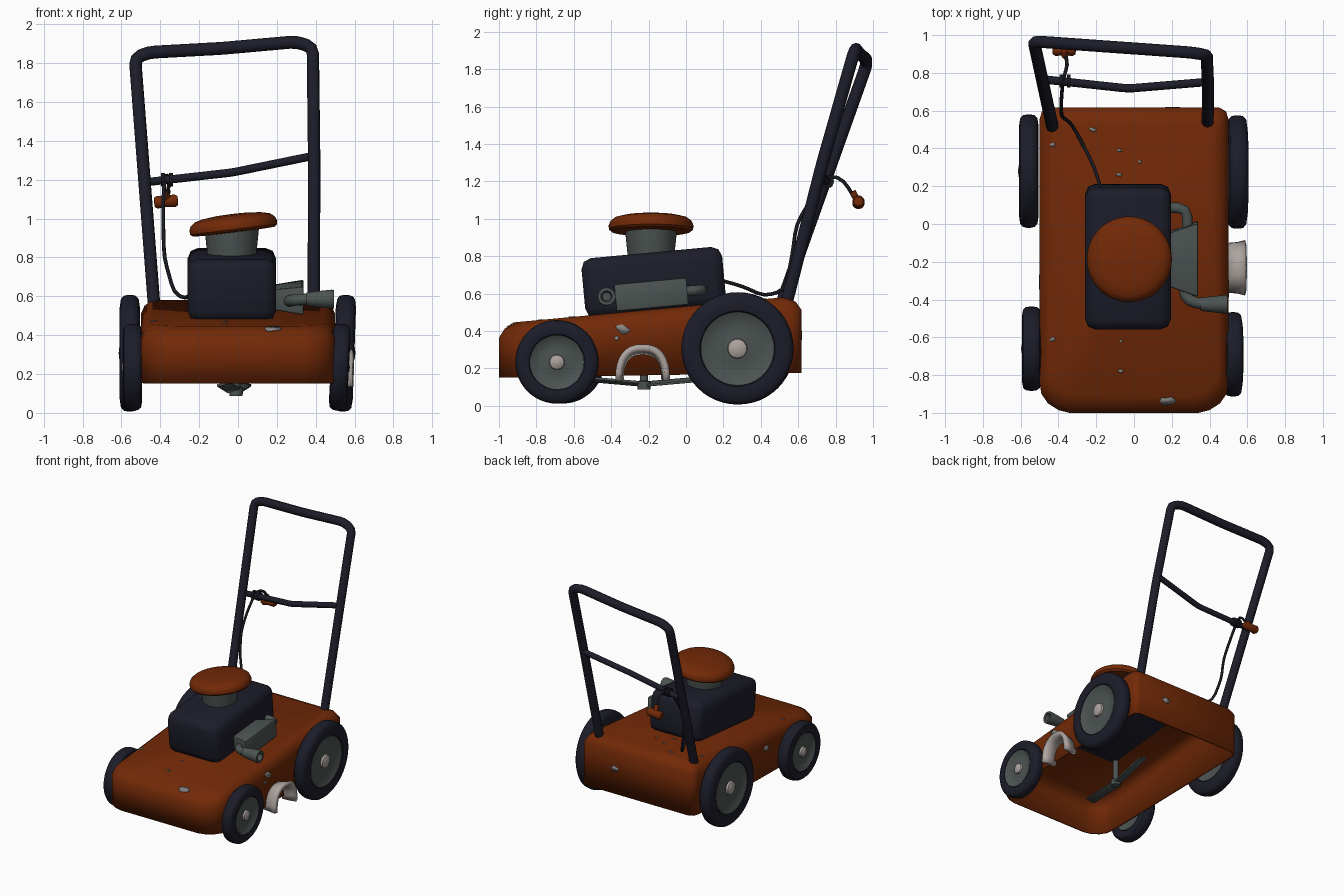
import bpy, bmesh, math, random
from mathutils import Matrix, Vector

if "Cube" in bpy.data.objects:
    bpy.data.objects.remove(bpy.data.objects["Cube"])

random.seed(4)
SLOPE = 0.093
TILT = math.atan(SLOPE)


def material(name, rgb):
    m = bpy.data.materials.new(name)
    m.diffuse_color = (*rgb, 1)
    m.use_nodes = True
    m.node_tree.nodes["Principled BSDF"].inputs["Base Color"].default_value = m.diffuse_color
    return m


ORANGE = material("orange_paint", (0.168, 0.022, 0.002))
NAVY = material("dark_navy", (0.012, 0.012, 0.023))
GREY = material("engine_grey", (0.072, 0.088, 0.084))
PALE = material("pale_metal", (0.42, 0.37, 0.35))
WORN = material("worn_metal", (0.24, 0.23, 0.22))
BLACK = material("cable_black", (0.009, 0.009, 0.014))


def add_mesh(name, bm, mat, matrix=Matrix(), angle=38, recalc=True):
    if recalc:
        bmesh.ops.recalc_face_normals(bm, faces=bm.faces)
    me = bpy.data.meshes.new(name)
    bm.to_mesh(me)
    bm.free()
    me.materials.append(mat)
    me.polygons.foreach_set("use_smooth", [True] * len(me.polygons))
    me.set_sharp_from_angle(angle=math.radians(angle))
    ob = bpy.data.objects.new(name, me)
    ob.matrix_world = matrix
    bpy.context.collection.objects.link(ob)
    return ob


def solidify(ob, thickness, offset=-1):
    mod = ob.modifiers.new("thickness", 'SOLIDIFY')
    mod.thickness, mod.offset = thickness, offset


def lathe(name, profile, mat, matrix, seg=40):
    bm = bmesh.new()
    rings = [[bm.verts.new((r * math.cos(a), r * math.sin(a), z))
              for a in (2 * math.pi * i / seg for i in range(seg))] for r, z in profile]
    for a, b in zip(rings, rings[1:]):
        for i in range(seg):
            j = (i + 1) % seg
            bm.faces.new((a[i], a[j], b[j], b[i]))
    bmesh.ops.remove_doubles(bm, verts=bm.verts, dist=1e-5)
    return add_mesh(name, bm, mat, matrix)


def tube(name, points, radius, mat, fillet=0.05, res=3):
    pts = [Vector(p) for p in points]
    path = [pts[0]]
    for a, b, c in zip(pts, pts[1:], pts[2:]):
        p = b + (a - b).normalized() * min(fillet, (a - b).length * 0.45)
        q = b + (c - b).normalized() * min(fillet, (c - b).length * 0.45)
        path += [p, (p + q) / 4 + b / 2, q]
    path.append(pts[-1])
    cu = bpy.data.curves.new(name, 'CURVE')
    cu.dimensions = '3D'
    cu.bevel_depth, cu.bevel_resolution, cu.use_fill_caps = radius, res, True
    sp = cu.splines.new('POLY')
    sp.points.add(len(path) - 1)
    for s, p in zip(sp.points, path):
        s.co = (*p, 1)
    tmp = bpy.data.objects.new(name + "_path", cu)
    bpy.context.collection.objects.link(tmp)
    bpy.context.view_layer.update()
    me = tmp.evaluated_get(bpy.context.evaluated_depsgraph_get()).to_mesh()
    bm = bmesh.new()
    bm.from_mesh(me)
    bpy.data.objects.remove(tmp)
    return add_mesh(name, bm, mat, angle=50)


def box(name, size, mat, matrix, bevel, outer_scale=1, angle=38):
    bm = bmesh.new()
    bmesh.ops.create_cube(bm, size=1)
    for v in bm.verts:
        k = outer_scale if v.co.x > 0 else 1
        v.co = Vector((v.co.x * size[0], v.co.y * size[1] * k, v.co.z * size[2] * k))
    bmesh.ops.bevel(bm, geom=bm.edges[:], offset=bevel, segments=2, profile=0.5, affect='EDGES')
    return add_mesh(name, bm, mat, matrix, angle)


def top_z(y):
    return 0.447 + SLOPE * (y + 0.91)


T, R = Matrix.Translation, Matrix.Rotation
rad = math.radians

# Deck: open-bottomed shell with a sloping top and rounded shoulder
half = [(0.34, -1.0), (0.40, -0.985), (0.455, -0.95), (0.49, -0.90), (0.5, -0.84),
        (0.5, 0.555), (0.487, 0.597), (0.45, 0.617)]
outline = half + [(-x, y) for x, y in reversed(half)]
bm = bmesh.new()
rings = []
for inset, drop in ((0, None), (0, 0.075), (0.03, 0.03), (0.09, 0)):
    ring = []
    for x, y in outline:
        px = x * (0.5 - inset * 0.6) / 0.5
        py = -0.195 + (y + 0.195) * (0.805 - inset) / 0.805
        z = 0.151 + 0.0155 * (y + 1) if drop is None else top_z(py) - drop
        ring.append(bm.verts.new((px, py, z)))
    rings.append(ring)
n = len(outline)
for a, b in zip(rings, rings[1:]):
    for i in range(n):
        bm.faces.new((a[i], a[(i + 1) % n], b[(i + 1) % n], b[i]))
bm.faces.new(rings[-1])
solidify(add_mesh("deck", bm, ORANGE, angle=60, recalc=False), 0.015)

# Worn paint chips: thin ragged plates lying on the deck
up = (0, -SLOPE, 1)
chips = [((0.17, -0.94, 0.431), (0, -0.51, 0.86), 0.05), ((0.5, -0.34, 0.41), (1, 0, 0), 0.042),
         ((0.5, -0.37, 0.36), (1, 0, 0), 0.018), ((0.2, 0.617, 0.38), (0, 1, 0), 0.04),
         ((-0.5, -0.3, 0.38), (-1, 0, 0), 0.04)]
chips += [((x, y, top_z(y)), up, s) for x, y, s in (
    (-0.43, 0.42, 0.02), (-0.22, 0.5, 0.02), (-0.43, -0.61, 0.02), (-0.07, -0.62, 0.014),
    (-0.07, -0.78, 0.018), (-0.08, 0.39, 0.016), (-0.08, 0.26, 0.016), (0.03, 0.33, 0.012))]
bm = bmesh.new()
for c, nrm, s in chips:
    nrm = Vector(nrm).normalized()
    u = nrm.cross(Vector((0, 1, 0) if abs(nrm.x) < 0.5 and abs(nrm.y) < 0.6 else (0, 0, 1))).normalized()
    v = nrm.cross(u)
    ring = []
    for i in range(12):
        a, r = math.pi * i / 6, s * random.uniform(0.55, 1.15)
        ring.append(bm.verts.new(Vector(c) + nrm * 0.003 + u * r * math.cos(a) + v * r * 0.65 * math.sin(a)))
    bm.faces.new(ring)
solidify(add_mesh("paint_chips", bm, WORN, recalc=False), 0.004)

# Wheels: tyre, dished rim and hub cap
for name, x, y, z, r, rim, w, camber in (
        ("rear_right", 0.547, 0.275, 0.307, 0.3, 0.192, 0.052, 2),
        ("rear_left", -0.557, 0.28, 0.307, 0.3, 0.192, 0.052, 0),
        ("front_right", 0.524, -0.69, 0.235, 0.223, 0.14, 0.047, 3),
        ("front_left", -0.543, -0.66, 0.235, 0.223, 0.14, 0.05, 0)):
    m = T((x, y, z)) @ R(rad(camber), 4, 'Y') @ R(math.copysign(math.pi / 2, x), 4, 'Y')
    side = [(rim, w * 0.6), (rim + 0.01, w * 0.9), (rim + (r - rim) * 0.4, w),
            (r * 0.93, w * 0.88), (r * 0.985, w * 0.6), (r, w * 0.2)]
    loop = side + [(a, -b) for a, b in reversed(side)]
    lathe(name + "_tyre", loop + [loop[0]], NAVY, m, 48)
    face = [(0, w * 0.6), (rim * 0.35, w * 0.55), (rim * 0.55, w * 0.4),
            (rim * 0.85, w * 0.55), (rim + 0.004, w * 0.85)]
    lathe(name + "_rim", face + [(a, -b) for a, b in reversed(face)], GREY, m, 48)
    h = 0.055 if r > 0.25 else 0.042
    lathe(name + "_hub_cap", [(0, w * 1.1), (h * 0.5, w * 1.05), (h * 0.9, w * 0.85),
                              (h, w * 0.4), (0, w * 0.3)], PALE, m, 24)

# Side discharge chute: flared arch with square shoulders
bm = bmesh.new()
rows = []
for x, ry, h in ((0.48, 0.115, 0.15), (0.55, 0.122, 0.165), (0.592, 0.132, 0.18)):
    row = []
    for i in range(17):
        c, s = math.cos(math.pi * i / 16), math.sin(math.pi * i / 16)
        row.append(bm.verts.new((x, -0.232 + ry * math.copysign(abs(c) ** 0.8, c), 0.135 + h * s ** 0.8)))
    rows.append(row)
for a, b in zip(rows, rows[1:]):
    for i in range(16):
        bm.faces.new((a[i], b[i], b[i + 1], a[i + 1]))
solidify(add_mesh("discharge_chute", bm, PALE), 0.03, 0)

# Blade, its bolt and drive shaft under the deck
for s in (1, -1):
    box("blade_arm", (0.07, 0.39, 0.014), GREY,
        T((-0.02 + 0.028 * s, -0.225 + 0.185 * s, 0.132)) @ R(rad(-8), 4, 'Z')
        @ R(rad(5 * s), 4, 'X') @ R(rad(15 * s), 4, 'Y'), 0.004)
lathe("blade_bolt", [(0, 0.088), (0.034, 0.088), (0.036, 0.13), (0.022, 0.135), (0.022, 0.3), (0, 0.3)],
      GREY, T((-0.01, -0.225, 0)), 16)

# Engine block, neck and recoil cap
tilt = R(TILT, 4, 'X')
box("engine_block", (0.455, 0.755, 0.32), NAVY, T((-0.032, -0.173, 0.66)) @ tilt, 0.055, 1, 60)
lathe("engine_neck", [(0, 0.78), (0.122, 0.78), (0.132, 0.87), (0.14, 0.95), (0, 0.95)],
      GREY, T((-0.032, -0.187, 0)))
lathe("engine_cap", [(0, 0.052), (0.08, 0.05), (0.15, 0.043), (0.195, 0.032), (0.218, 0.014),
                     (0.227, -0.008), (0.225, -0.028), (0.212, -0.04), (0.14, -0.043), (0, -0.043)],
      ORANGE, T((-0.026, -0.187, 0.972)) @ R(rad(-7), 4, 'Y'), 48)

# Muffler with its feed pipe and exhaust outlet
box("muffler", (0.16, 0.28, 0.105), GREY, T((0.258, -0.185, 0.595)) @ tilt, 0.01, 1.4)
tube("feed_pipe", [(0.17, 0.085, 0.62), (0.28, 0.085, 0.62), (0.285, -0.05, 0.61)], 0.028, GREY)
tube("exhaust_pipe", [(0.26, -0.3, 0.575), (0.27, -0.385, 0.578), (0.32, -0.42, 0.583),
                      (0.4, -0.42, 0.587)], 0.03, GREY)
lathe("exhaust_outlet", [(0, 0), (0.035, 0), (0.04, 0.04), (0.049, 0.13), (0.047, 0.142),
                         (0.03, 0.142), (0.022, 0.08), (0, 0.08)],
      GREY, T((0.352, -0.425, 0.585)) @ R(math.pi / 2, 4, 'Y'), 24)

# Push handle and cross bar
tube("handle", [(-0.43, 0.505, 0.53), (-0.53, 0.966, 1.825), (-0.46, 0.962, 1.855), (-0.08, 0.935, 1.876),
                (0.3, 0.908, 1.91), (0.385, 0.895, 1.88), (0.392, 0.73, 1.3), (0.39, 0.535, 0.54)],
     0.033, NAVY, 0.035)
tube("cross_bar", [(-0.475, 0.765, 1.187), (-0.03, 0.717, 1.237), (0.39, 0.752, 1.323)], 0.022, NAVY, 0.03)

# Starter cord with its guide and pull grip
tube("starter_cord", [(-0.365, 0.895, 1.12), (-0.35, 0.845, 1.205), (-0.375, 0.77, 1.235),
                      (-0.385, 0.66, 1.09), (-0.385, 0.59, 0.97), (-0.38, 0.567, 0.8),
                      (-0.33, 0.53, 0.62), (-0.27, 0.42, 0.585), (-0.21, 0.3, 0.64),
                      (-0.17, 0.17, 0.675)], 0.01, BLACK, 0.05, 2)
along = R(math.pi / 2, 4, 'Y')
for x in (-0.385, -0.345):
    lathe("cord_guide", [(0, -0.01), (0.034, -0.01), (0.034, 0.01), (0, 0.01)], BLACK,
          T((x, 0.757, 1.2)) @ along, 16)
lathe("pull_grip", [(0, -0.062), (0.024, -0.06), (0.033, -0.045), (0.028, 0), (0.033, 0.045),
                    (0.024, 0.06), (0, 0.062)], ORANGE, T((-0.37, 0.922, 1.088)) @ R(rad(-5), 4, 'Y') @ along, 20)
tube("grip_stem", [(-0.37, 0.92, 1.09), (-0.365, 0.89, 1.145)], 0.018, ORANGE)
